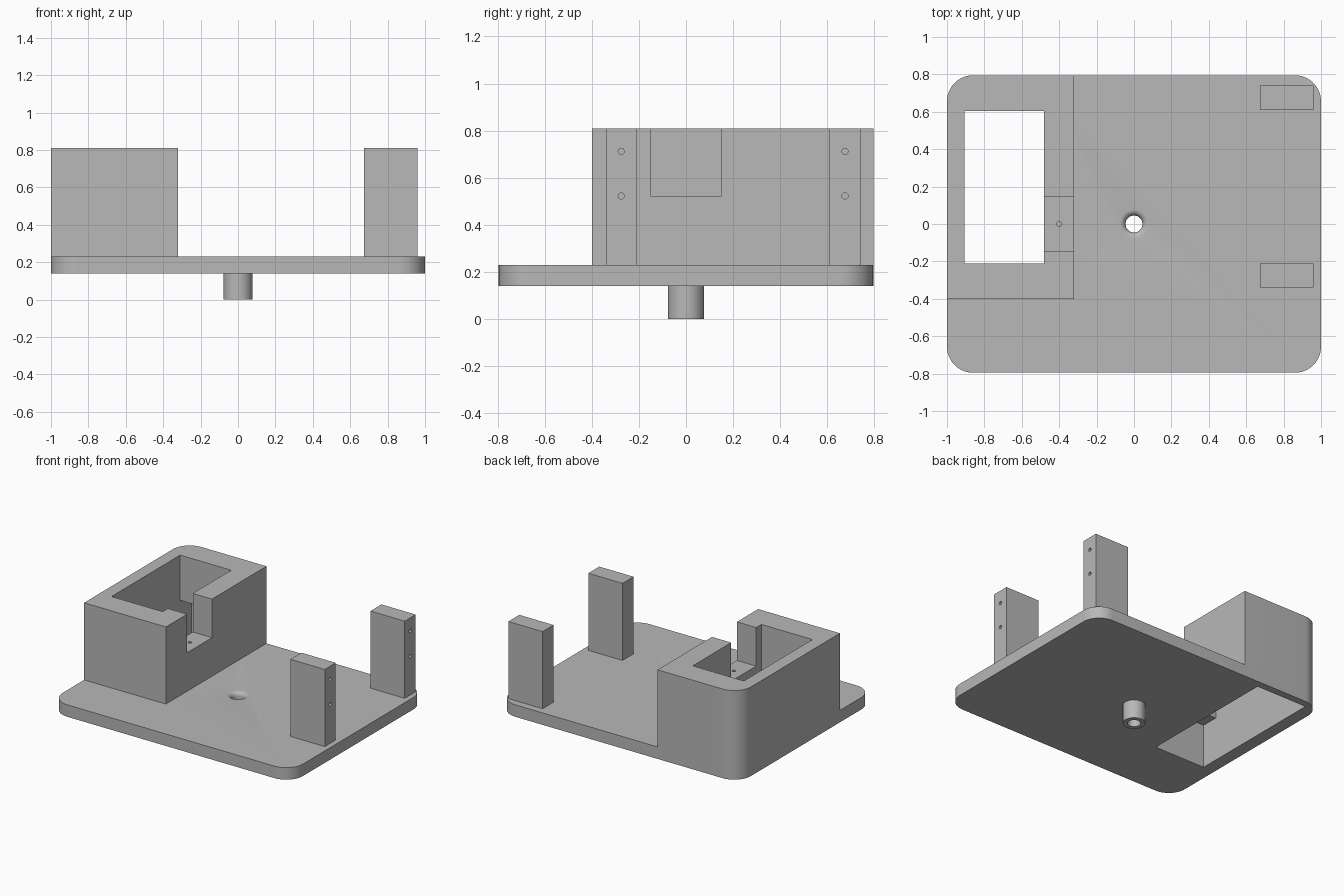
import bpy, bmesh, math

if "Cube" in bpy.data.objects:
    bpy.data.objects.remove(bpy.data.objects["Cube"], do_unlink=True)

grey = bpy.data.materials.new("plain grey")
grey.use_nodes = True
grey.diffuse_color = (0.48, 0.48, 0.48, 1)
grey.node_tree.nodes["Principled BSDF"].inputs["Base Color"].default_value = grey.diffuse_color


def finish(name, bm):
    bmesh.ops.recalc_face_normals(bm, faces=bm.faces)
    mesh = bpy.data.meshes.new(name)
    bm.to_mesh(mesh)
    bm.free()
    mesh.materials.append(grey)
    obj = bpy.data.objects.new(name, mesh)
    bpy.context.collection.objects.link(obj)
    return obj


def block(name, xs, ys, zs, radius=0, rounded=lambda x, y: True):
    """Upright block; the vertical edges picked by the rule are rounded."""
    bm = bmesh.new()
    bmesh.ops.create_cube(bm, size=1)
    for v in bm.verts:
        v.co = [lo + (c + 0.5) * (hi - lo) for c, (lo, hi) in zip(v.co, (xs, ys, zs))]
    if radius:
        edges = [e for e in bm.edges
                 if abs(e.verts[0].co.z - e.verts[1].co.z) > 0.01
                 and rounded(e.verts[0].co.x, e.verts[0].co.y)]
        bmesh.ops.bevel(bm, geom=edges, offset=radius, segments=12, profile=0.5, affect='EDGES')
    return finish(name, bm)


def lathe(name, profile, steps=48):
    """Closed solid turned around z from (radius, height) points."""
    bm = bmesh.new()
    rings = [[bm.verts.new((r * math.cos(math.tau * i / steps), r * math.sin(math.tau * i / steps), z))
              for i in range(steps)] for r, z in profile]
    for a, b in zip(rings, rings[1:]):
        for i in range(steps):
            j = (i + 1) % steps
            bm.faces.new((a[i], a[j], b[j], b[i]))
    bm.faces.new(rings[0])
    bm.faces.new(rings[-1])
    return finish(name, bm)


def drill(x, y, z, axis='Z', depth=0.12):
    """Small screw-hole cutter centred on a surface point."""
    obj = lathe("screw_cutter", [(0.013, -depth), (0.013, depth)], 16)
    obj.location = (x, y, z)
    if axis == 'X':
        obj.rotation_euler.y = math.pi / 2
    return obj


def cut(obj, cutters):
    for cutter in cutters:
        mod = obj.modifiers.new("cut", 'BOOLEAN')
        mod.operation, mod.solver, mod.object = 'DIFFERENCE', 'EXACT', cutter
        bpy.context.view_layer.update()
        bpy.context.view_layer.objects.active = obj
        bpy.ops.object.modifier_apply(modifier=mod.name)


def smooth(obj):
    bpy.ops.object.select_all(action='DESELECT')
    obj.select_set(True)
    bpy.context.view_layer.objects.active = obj
    bpy.ops.object.shade_smooth_by_angle(angle=math.radians(30))


BOTTOM, DECK, TOP = 0.14, 0.23, 0.81
WIDE, DEEP, CORNER = 1.0, 0.795, 0.14
FRONT_LUG, BACK_LUG = (-0.34, -0.21), (0.61, 0.74)
POCKET_X = (-0.905, -0.48)

# Main solids
plate = block("base_plate", (-WIDE, WIDE), (-DEEP, DEEP), (BOTTOM, DECK), CORNER)
housing = block("motor_housing", (-WIDE, -0.32), (-0.40, DEEP), (DECK, TOP), CORNER,
                lambda x, y: x < -0.9 and y > 0.7)
stem = lathe("stem", [(0.077, 0), (0.077, BOTTOM)])

# Central bore with a rounded mouth
mouth = [(0.045 + 0.033 * (1 - math.cos(a)), DECK - 0.033 * (1 - math.sin(a)))
         for a in (math.pi / 2 * i / 8 for i in range(9))]
mouth = [(r, DECK - 0.033 + 0.033 * i) for r, i in
         ((0.045 + 0.033 * (1 - math.cos(math.pi / 2 * k / 8)), math.sin(math.pi / 2 * k / 8))
          for k in range(9))]
bore = lathe("bore_cutter", [(0.045, -0.05)] + mouth + [(0.078, DECK + 0.05)])

# Wide pocket from below, narrower window above it, notch in the inner wall
pocket = block("pocket_cutter", POCKET_X, (FRONT_LUG[0], BACK_LUG[1]), (0, 0.47))
window = block("window_cutter", POCKET_X, (FRONT_LUG[1], BACK_LUG[0] - 0.005), (0.1, 1))
notch = block("notch_cutter", (-0.6, -0.2), (-0.148, 0.148), (0.52, 1))
screws = [drill(-0.40, 0, 0.52)]
screws += [drill(x, sum(lug) / 2, 0.47) for lug in (FRONT_LUG, BACK_LUG) for x in (-0.79, -0.60)]

cut(plate, [pocket, bore])
cut(stem, [bore])
cut(housing, [pocket, window, notch] + screws)
cutters = [pocket, window, notch, bore] + screws
parts = [plate, stem, housing]

# Mounting posts with two screw holes on the outer face
for name, lug in (("front_post", FRONT_LUG), ("back_post", BACK_LUG)):
    post = block(name, (0.675, 0.96), lug, (DECK, TOP))
    holes = [drill(0.96, sum(lug) / 2, z, 'X') for z in (0.523, 0.712)]
    cut(post, holes)
    cutters += holes
    parts.append(post)

for c in cutters:
    bpy.data.objects.remove(c, do_unlink=True)
for p in parts:
    smooth(p)
